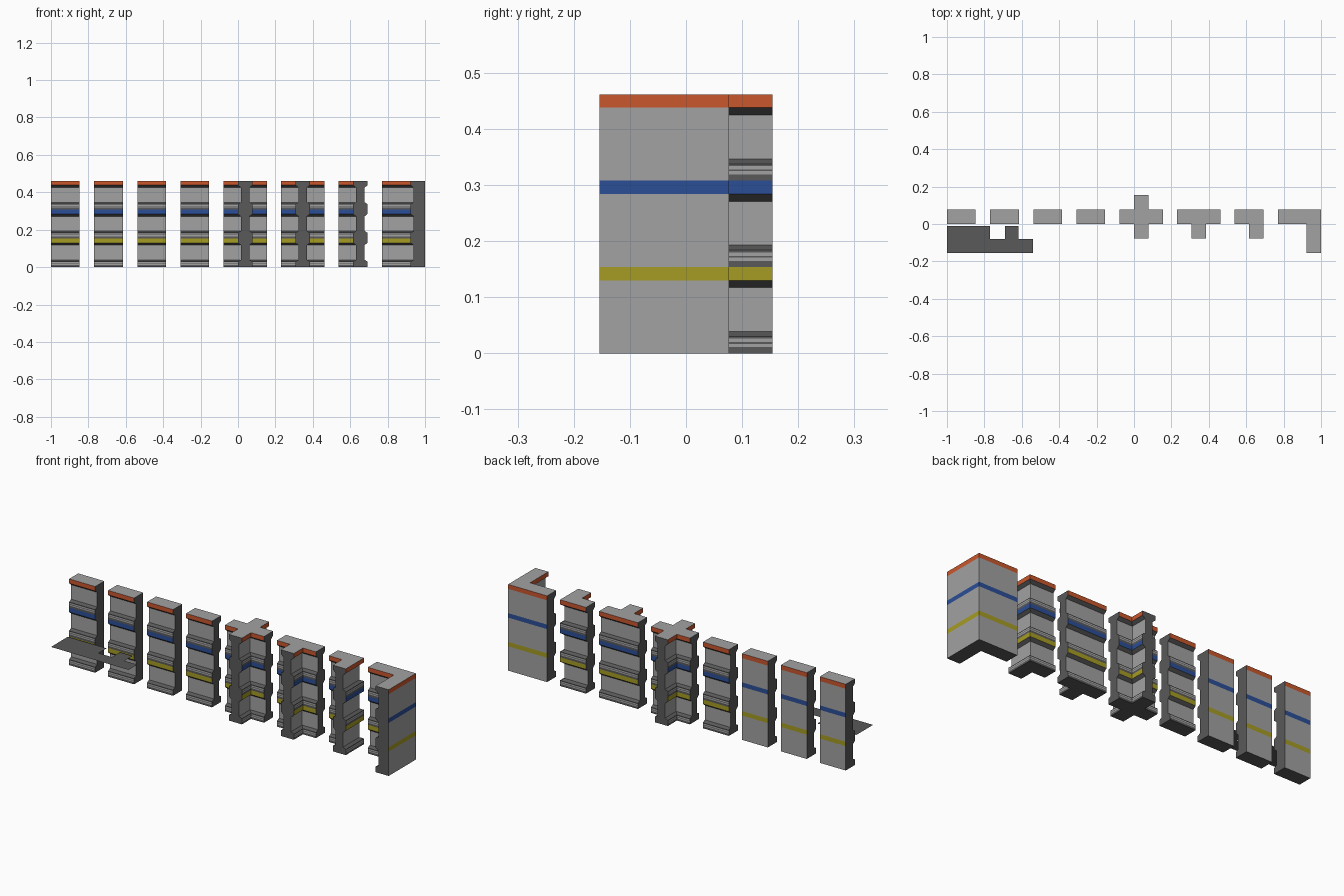
import bpy, bmesh

if "Cube" in bpy.data.objects:
    bpy.data.objects.remove(bpy.data.objects["Cube"])

U = 2 / 26            # kit grid unit
STOREY = 2 * U        # three storeys high


def material(name, rgb):
    m = bpy.data.materials.new(name)
    m.diffuse_color = (*rgb, 1)
    m.use_nodes = True
    m.node_tree.nodes["Principled BSDF"].inputs["Base Color"].default_value = m.diffuse_color
    return m


MATS = [material("light grey", (0.36, 0.36, 0.36)),
        material("dark grey", (0.10, 0.10, 0.10)),
        material("yellow", (0.38, 0.33, 0.017)),
        material("blue", (0.025, 0.077, 0.31)),
        material("orange", (0.59, 0.095, 0.026))]
GREY, DARK, STRIPE = 0, 1, 2

# one storey of wall profile: (height, inset, colour of the band above)
R = 0.016
PROFILE = [(0, 0, DARK), (0.011, 0, GREY), (0.017, 0, DARK), (0.020, 0, GREY),
           (0.026, 0, DARK), (0.030, 0, DARK), (0.039, R, GREY),
           (0.117, R, DARK), (0.130, 0, STRIPE)]
LEVELS = [(s * STOREY + z, d, m + s if m == STRIPE else m)
          for s in range(3) for z, d, m in PROFILE]
LEVELS.append((3 * STOREY, 0, GREY))


def add_object(name, bm):
    me = bpy.data.meshes.new(name)
    bm.to_mesh(me)
    bm.free()
    for m in MATS:
        me.materials.append(m)
    ob = bpy.data.objects.new(name, me)
    bpy.context.collection.objects.link(ob)


def wall(name, start, pts, kinds):
    """Stack footprint rings; edge kinds: p profiled, f flat, c dark end cap."""
    n = len(pts)
    pts = [((x + start) * U, y * U) for x, y in pts]
    bm = bmesh.new()
    rings = []
    for z, inset, _ in LEVELS:
        lines = []
        for i in range(n):
            (x0, y0), (x1, y1) = pts[i], pts[(i + 1) % n]
            d = inset if kinds[i] == "p" else 0
            if abs(y1 - y0) < 1e-6:      # runs along x
                lines.append(("y", y0 + (d if x1 > x0 else -d)))
            else:                        # runs along y
                lines.append(("x", x0 + (-d if y1 > y0 else d)))
        ring = []
        for i in range(n):
            c = dict([lines[i - 1], lines[i]])
            ring.append(bm.verts.new((c["x"], c["y"], z)))
        rings.append(ring)
    for k in range(len(rings) - 1):
        a, b, m = rings[k], rings[k + 1], LEVELS[k][2]
        for i in range(n):
            j = (i + 1) % n
            f = bm.faces.new((a[i], a[j], b[j], b[i]))
            if kinds[i] == "p":
                f.material_index = m
            elif kinds[i] == "f":
                f.material_index = m if m >= STRIPE else GREY
            else:
                f.material_index = DARK
    bm.faces.new(rings[-1]).material_index = GREY
    bm.faces.new(rings[0][::-1]).material_index = DARK
    add_object(name, bm)


# straight walls: three with a flat back, one profiled on both sides
STRAIGHT = [(0, 0), (2, 0), (2, 1), (0, 1)]
for i, start in enumerate((-13, -10, -7)):
    wall(f"single_sided_wall_{i + 1}", start, STRAIGHT, "pcfc")
wall("double_sided_wall", -4, STRAIGHT, "pcpc")

# junctions and corners
wall("cross_junction", -1,
     [(0, 0), (1, 0), (1, -1), (2, -1), (2, 0), (3, 0),
      (3, 1), (2, 1), (2, 2), (1, 2), (1, 1), (0, 1)], "ppcppcppcppc")
wall("t_junction", 3,
     [(0, 0), (1, 0), (1, -1), (2, -1), (2, 0), (3, 0), (3, 1), (0, 1)],
     "ppcppcpc")
wall("double_sided_corner", 7,
     [(0, 0), (1, 0), (1, -1), (2, -1), (2, 1), (0, 1)], "ppcppc")
wall("flat_outside_corner", 10,
     [(0, 0), (2, 0), (2, -2), (3, -2), (3, 1), (0, 1)], "ppcffc")

# thin dark floor sheets in front of the first walls
bm = bmesh.new()
for x0, x1, y0, y1 in [(-1, -0.77, -0.154, -0.012), (-0.77, -0.54, -0.154, -0.08),
                       (-0.69, -0.617, -0.08, -0.012)]:
    f = bm.faces.new([bm.verts.new((x, y, 0.156)) for x, y in
                      ((x0, y0), (x1, y0), (x1, y1), (x0, y1))])
    f.material_index = DARK
add_object("floor_sheet", bm)
